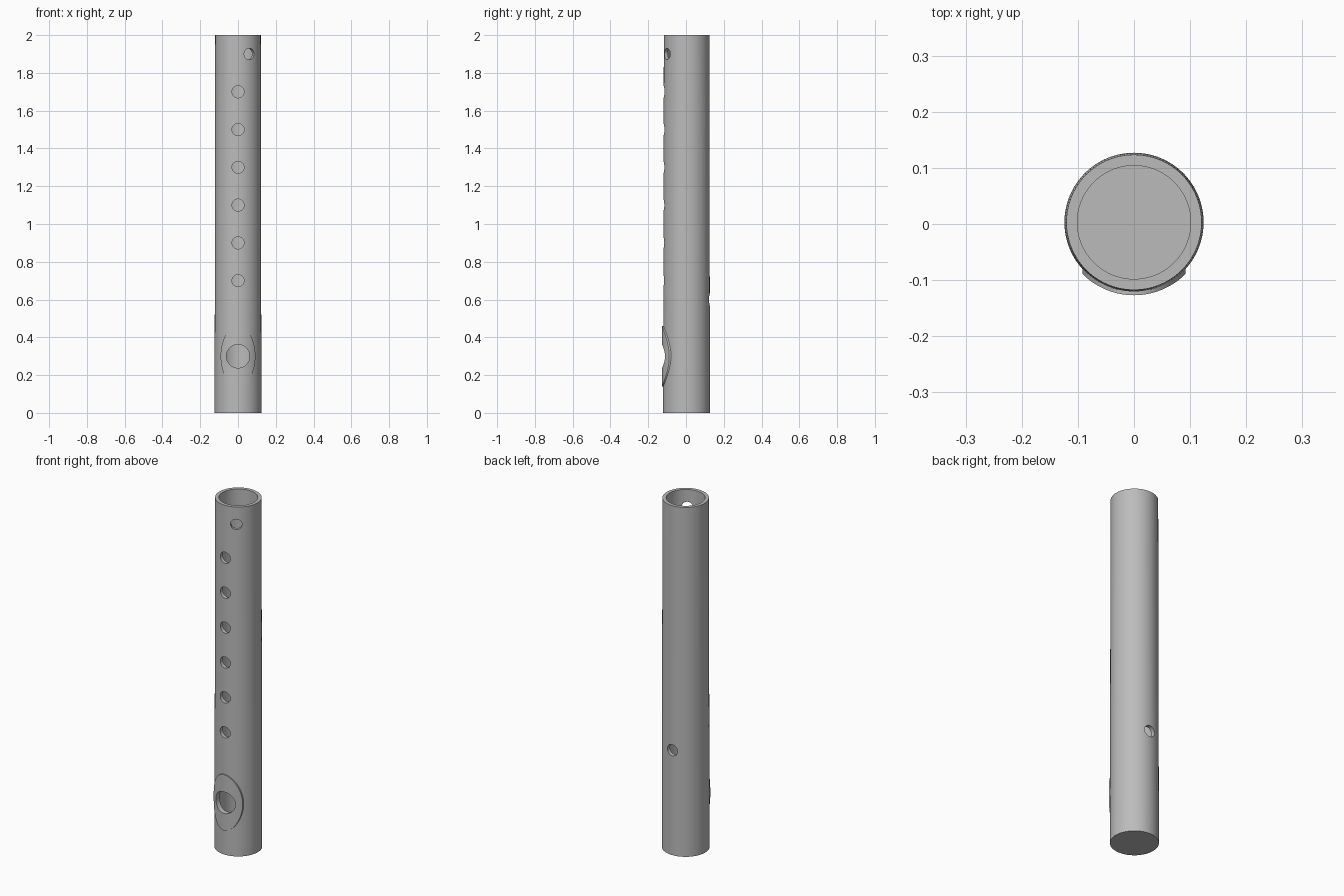
import bpy
import math

cube = bpy.data.objects.get("Cube")
if cube:
    bpy.data.objects.remove(cube, do_unlink=True)

AXIS_Y = 0.003      # tube axis, set back to make room for the lip plate
BORE = 0.101
MOUTH_Z = 0.3

grey = bpy.data.materials.new("plain grey")
grey.use_nodes = True
grey.diffuse_color = (0.5, 0.5, 0.5, 1)
grey.node_tree.nodes["Principled BSDF"].inputs["Base Color"].default_value = (0.5, 0.5, 0.5, 1)


def upright(name, r_bottom, r_top, z0, z1, sides=128):
    """Upright tapered cylinder on the tube axis."""
    bpy.ops.mesh.primitive_cone_add(vertices=sides, radius1=r_bottom, radius2=r_top,
                                    depth=z1 - z0, location=(0, AXIS_Y, (z0 + z1) / 2))
    obj = bpy.context.object
    obj.name = name
    return obj


def radial(name, rx, rz, z, degrees=0, sides=48):
    """Elliptical rod from the axis outwards; 0 degrees is the front."""
    a = math.radians(degrees)
    length = 0.2
    bpy.ops.mesh.primitive_cylinder_add(
        vertices=sides, radius=1, depth=length,
        location=(math.sin(a) * length / 2, AXIS_Y - math.cos(a) * length / 2, z),
        rotation=(math.pi / 2, 0, a))
    obj = bpy.context.object
    obj.name = name
    obj.scale = (rx, rz, 1)
    return obj


def boolean(target, cutter, operation="DIFFERENCE"):
    """Apply a boolean and discard the helper."""
    bpy.context.view_layer.update()
    mod = target.modifiers.new("cut", "BOOLEAN")
    mod.operation = operation
    mod.solver = "EXACT"
    mod.object = cutter
    bpy.ops.object.select_all(action="DESELECT")
    target.select_set(True)
    bpy.context.view_layer.objects.active = target
    bpy.ops.object.modifier_apply(modifier=mod.name)
    bpy.data.objects.remove(cutter, do_unlink=True)


def finish(obj):
    obj.data.materials.clear()
    obj.data.materials.append(grey)
    bpy.ops.object.select_all(action="DESELECT")
    obj.select_set(True)
    bpy.context.view_layer.objects.active = obj
    bpy.ops.object.shade_smooth_by_angle(angle=math.radians(30))


# Tapered tube, open at the top and closed at the bottom
tube = upright("flute_tube", 0.124, 0.1205, 0, 2)
boolean(tube, upright("bore", BORE, BORE, 0.1, 2.1))

# Finger holes in front, thumb hole behind, little-finger hole to the side
for i in range(6):
    boolean(tube, radial("finger_hole", 0.032, 0.032, 0.7 + 0.2 * i))
boolean(tube, radial("thumb_hole", 0.032, 0.032, 0.6, 180))
boolean(tube, radial("little_finger_hole", 0.03, 0.03, 1.9, 30))
boolean(tube, radial("mouth_hole", 0.062, 0.062, MOUTH_Z))
finish(tube)

# Raised oval lip plate wrapped round the mouth hole
plate = radial("lip_plate", 0.092, 0.16, MOUTH_Z, sides=96)
boolean(plate, upright("plate_outside", 0.13, 0.13, 0, 0.6), "INTERSECT")
boolean(plate, upright("plate_inside", 0.121, 0.121, -0.1, 0.7))
boolean(plate, radial("mouth_hole", 0.062, 0.062, MOUTH_Z))
finish(plate)
